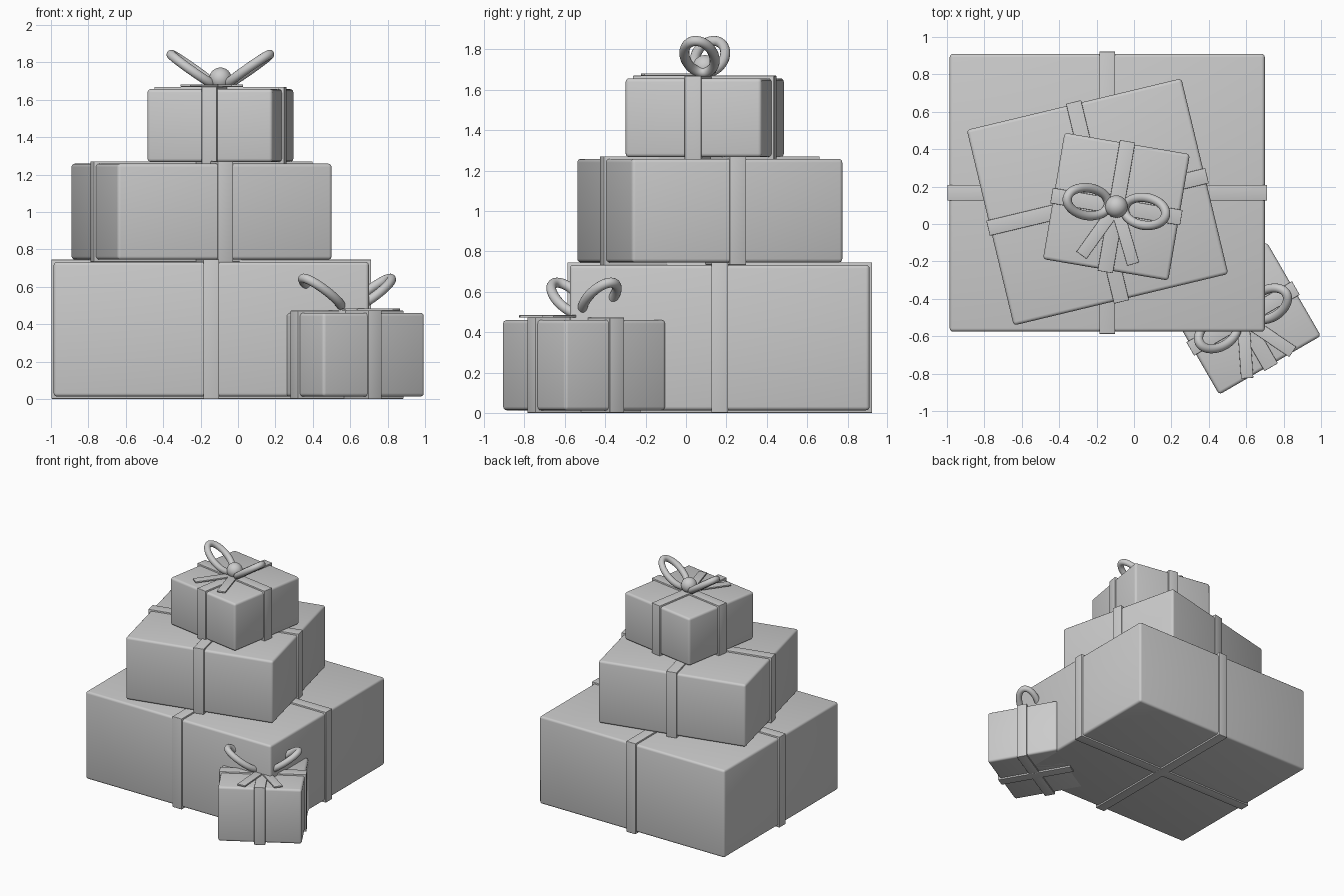
import bpy
from math import radians
from mathutils import Matrix, Vector

if "Cube" in bpy.data.objects:
    bpy.data.objects.remove(bpy.data.objects["Cube"], do_unlink=True)

grey = bpy.data.materials.new("soft_grey")
grey.use_nodes = True
grey.diffuse_color = (0.6, 0.6, 0.6, 1)
grey.node_tree.nodes["Principled BSDF"].inputs["Base Color"].default_value = (0.6, 0.6, 0.6, 1)

RIBBON_WIDTH = 0.083
OVERHANG = 0.012


def finish(obj, name, matrix):
    obj.name = name
    obj.data.materials.append(grey)
    obj.matrix_world = matrix
    return obj


def block(name, frame, centre, size, bevel, turn=0.0):
    """Bevelled block in the frame of its gift."""
    bpy.ops.mesh.primitive_cube_add(size=1)
    obj = bpy.context.object
    obj.data.transform(Matrix.Diagonal((*size, 1)))
    finish(obj, name, frame @ Matrix.Rotation(turn, 4, "Z") @ Matrix.Translation(centre))
    mod = obj.modifiers.new("soft_edges", "BEVEL")
    mod.width = bevel
    mod.segments = 3
    bpy.ops.object.shade_smooth()
    return obj


def gift(name, x, y, z, width, depth, height, degrees):
    """Box with two ribbon bands wrapped around it."""
    frame = Matrix.Translation((x, y, z)) @ Matrix.Rotation(radians(degrees), 4, "Z")
    mid = Vector((0, 0, height / 2))
    extra = 2 * OVERHANG
    block(name + "_box", frame, mid, (width, depth, height), 0.018)
    block(name + "_ribbon_across", frame, mid,
          (width + extra, RIBBON_WIDTH, height + extra), 0.003)
    block(name + "_ribbon_along", frame, mid,
          (RIBBON_WIDTH, depth + extra, height + extra + 0.002), 0.003)
    return frame @ Matrix.Translation((0, 0, height))


def bow(name, frame):
    """Knot, two tilted loops and two flat tails."""
    bpy.ops.mesh.primitive_uv_sphere_add(segments=32, ring_count=16, radius=0.06)
    finish(bpy.context.object, name + "_knot", frame @ Matrix.Translation((0, 0, 0.055)))
    bpy.ops.object.shade_smooth()
    for side, label in ((1, "left"), (-1, "right")):
        # Oval loop rising outwards from the knot
        bpy.ops.mesh.primitive_torus_add(major_segments=48, minor_segments=16,
                                         major_radius=0.1, minor_radius=0.025)
        loop = bpy.context.object
        for v in loop.data.vertices:
            ring = Vector((v.co.x, v.co.y, 0)).normalized() * 0.1
            tube = v.co - ring
            v.co = Vector((ring.x * 1.36, ring.y * 0.74, 0)) + tube
        finish(loop, f"{name}_loop_{label}", frame
               @ Matrix.Translation((side * 0.155, 0, 0.107))
               @ Matrix.Rotation(radians(-35 * side), 4, "Y"))
        bpy.ops.object.shade_smooth()
        # Flat ribbon end
        block(f"{name}_tail_{label}", frame, (0, -0.175, 0.018),
              (0.066, 0.29, 0.012), 0.002, radians(26 * side))


gift("large_gift", -0.143, 0.167, 0.013, 1.685, 1.485, 0.72, 0)
gift("middle_gift", -0.195, 0.118, 0.745, 1.18, 1.075, 0.513, 13.5)
bow("top_bow", gift("top_gift", -0.094, 0.093, 1.267, 0.68, 0.685, 0.39, -9.7))
bow("small_bow", gift("small_gift", 0.583, -0.505, 0.013, 0.628, 0.578, 0.447, 30))
